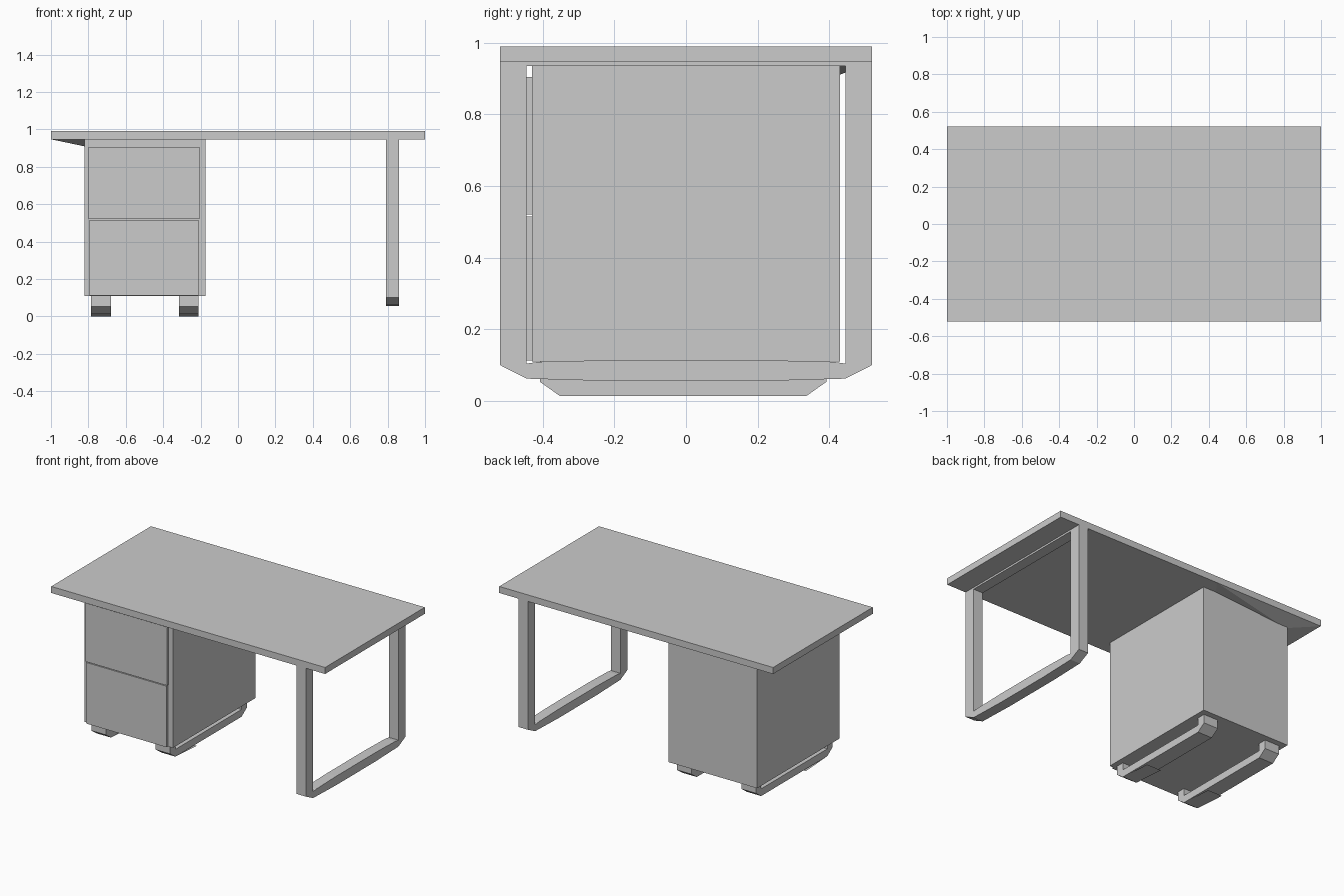
import bpy

if "Cube" in bpy.data.objects:
    bpy.data.objects.remove(bpy.data.objects["Cube"])


def mesh_object(name, verts, faces):
    me = bpy.data.meshes.new(name)
    me.from_pydata(verts, [], faces)
    me.update()
    ob = bpy.data.objects.new(name, me)
    bpy.context.collection.objects.link(ob)
    return ob


def box(name, x0, x1, y0, y1, z0, z1):
    return extrude(name, [(y0, z0), (y1, z0), (y1, z1), (y0, z1)], x0, x1)


def extrude(name, profile, x0, x1):
    """Extrude a counter-clockwise (y, z) profile along x."""
    n = len(profile)
    verts = [(x, y, z) for x in (x0, x1) for y, z in profile]
    faces = [tuple(reversed(range(n))), tuple(range(n, 2 * n))]
    faces += [(i, (i + 1) % n, n + (i + 1) % n, n + i) for i in range(n)]
    return mesh_object(name, verts, faces)


def sled(name, outer, inner, x0, x1):
    """U-shaped sled: matching half profiles (y > 0, top to bottom), mirrored in y."""
    out = outer + [(-y, z) for y, z in reversed(outer)]
    inn = inner + [(-y, z) for y, z in reversed(inner)]
    n = len(out)
    verts = [(x, y, z) for x in (x0, x1) for loop in (out, inn) for y, z in loop]
    a, b, c, d = 0, n, 2 * n, 3 * n      # outer/inner at x0, outer/inner at x1
    faces = []
    for i in range(n - 1):
        j = i + 1
        faces += [(a + i, a + j, b + j, b + i), (c + j, c + i, d + i, d + j),
                  (a + j, a + i, c + i, c + j), (b + i, b + j, d + j, d + i)]
    e = n - 1
    faces += [(a, b, d, c), (a + e, c + e, d + e, b + e)]
    return mesh_object(name, verts, faces)


# Table top
box("table_top", -1, 1, -0.52, 0.52, 0.947, 0.99)

# Shallow sloping underside above the cabinet
mesh_object("underside_slope",
            [(-1, 0.52, 0.947), (-1, -0.52, 0.947), (-0.2, 0.52, 0.947), (-0.81, 0.42, 0.907)],
            [(0, 3, 1), (0, 2, 3), (1, 3, 2)])

# Sled leg on the right with its top rail
sled("leg_frame",
     [(0.52, 0.947), (0.52, 0.10), (0.445, 0.062), (0.2, 0.055)],
     [(0.445, 0.947), (0.445, 0.104), (0.41, 0.109), (0.2, 0.114)], 0.79, 0.86)
box("leg_top_rail", 0.79, 0.86, -0.445, 0.445, 0.935, 0.947)

# Cabinet with two drawer fronts
box("cabinet_body", -0.82, -0.175, -0.43, 0.43, 0.11, 0.947)
box("upper_drawer", -0.80, -0.205, -0.447, -0.43, 0.52, 0.905)
box("lower_drawer", -0.795, -0.21, -0.447, -0.43, 0.112, 0.515)

# Cabinet runners
for side, x0 in (("left", -0.785), ("right", -0.315)):
    x1 = x0 + 0.105
    foot = sled(side + "_runner",
                [(0.40, 0.11), (0.40, 0.053), (0.345, 0.014)],
                [(0.345, 0.11), (0.345, 0.062), (0.30, 0.062)], x0, x1)
    foot.location.y = -0.008
    # Thin glide reaching the floor
    mesh_object(side + "_glide",
                [(x0, -0.353, 0.014), (x1, -0.353, 0.014), (x1, -0.13, 0), (x0, -0.13, 0)],
                [(0, 3, 2, 1)])
